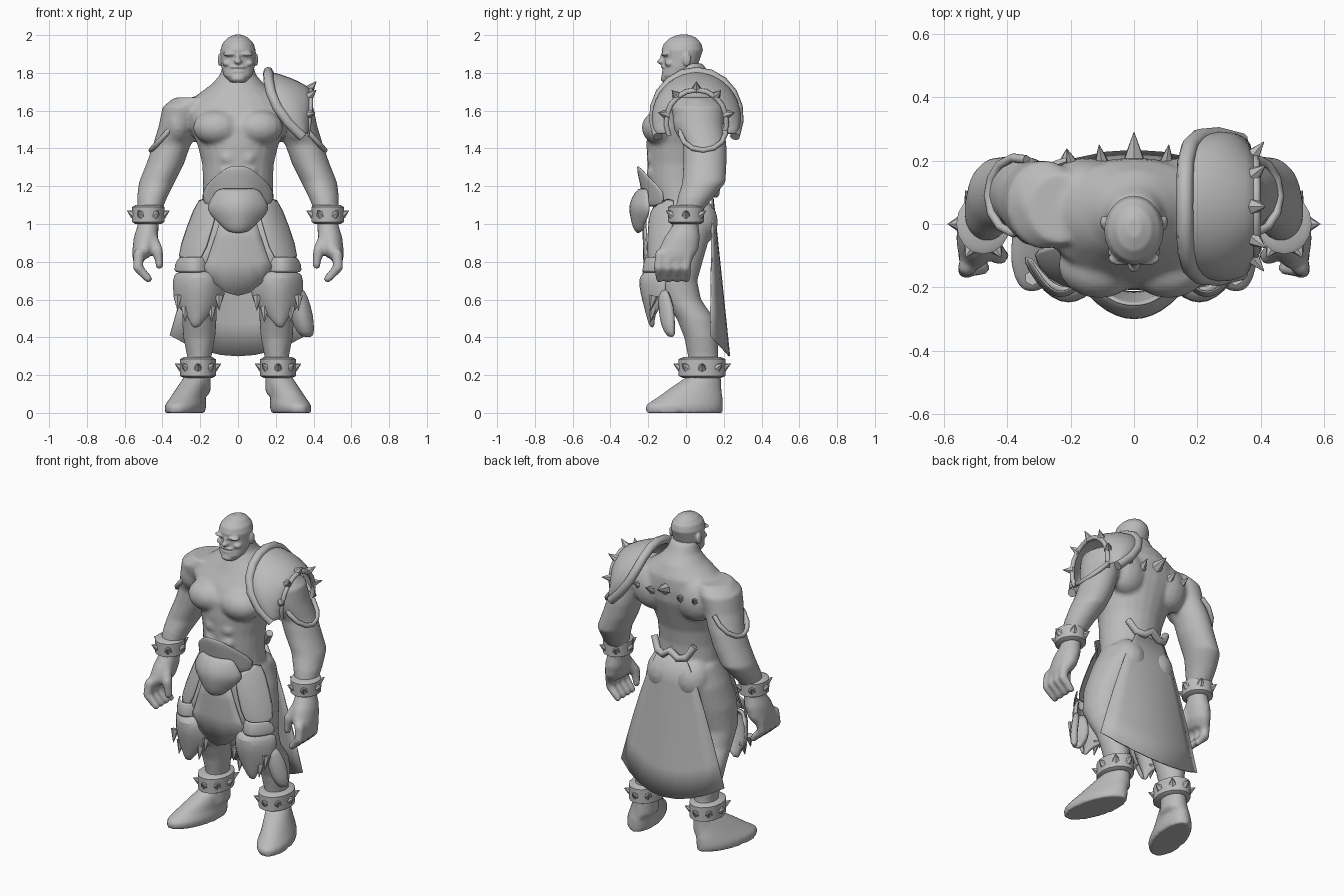
import bpy, bmesh, math
from mathutils import Vector, Matrix

if "Cube" in bpy.data.objects:
    bpy.data.objects.remove(bpy.data.objects["Cube"])

GREY = bpy.data.materials.new("plain grey")
GREY.diffuse_color = (0.5, 0.5, 0.5, 1)
GREY.use_nodes = True
GREY.node_tree.nodes["Principled BSDF"].inputs["Base Color"].default_value = GREY.diffuse_color


def finish(name, bm, angle=45, subdiv=0, thick=0):
    bmesh.ops.recalc_face_normals(bm, faces=bm.faces)
    me = bpy.data.meshes.new(name)
    bm.to_mesh(me)
    bm.free()
    me.materials.append(GREY)
    me.shade_smooth()
    me.set_sharp_from_angle(angle=math.radians(angle))
    ob = bpy.data.objects.new(name, me)
    bpy.context.collection.objects.link(ob)
    if thick:
        m = ob.modifiers.new("thickness", 'SOLIDIFY')
        m.thickness, m.offset = thick, 0
    if subdiv:
        ob.modifiers.new("rounding", 'SUBSURF').levels = subdiv
    return ob


def loft(bm, rings, s=1, rot=0, n=24):
    """Stack of horizontal ellipses (x, y, z, rx, ry), capped at both ends."""
    loops = []
    for x, y, z, rx, ry in rings:
        loop = []
        for i in range(n):
            a = 2 * math.pi * i / n
            u, v = rx * math.cos(a), ry * math.sin(a)
            px = x + u * math.cos(rot) - v * math.sin(rot)
            py = y + u * math.sin(rot) + v * math.cos(rot)
            loop.append(bm.verts.new((s * px, py, z)))
        loops.append(loop)
    for a, b in zip(loops, loops[1:]):
        for i in range(n):
            bm.faces.new((a[i], a[(i + 1) % n], b[(i + 1) % n], b[i]))
    bm.faces.new(loops[0])
    bm.faces.new(loops[-1])


def blob(bm, c, r, s=1):
    m = Matrix.Translation((s * c[0], c[1], c[2])) @ Matrix.Diagonal((*r, 1))
    bmesh.ops.create_uvsphere(bm, u_segments=16, v_segments=10, radius=1, matrix=m)


def limb(bm, pts, s=1):
    """Chain of overlapping balls (x, y, z, r), used for fingers."""
    for p, q in zip(pts, pts[1:]):
        for i in range(5):
            x, y, z, r = (a + (b - a) * i / 4 for a, b in zip(p, q))
            blob(bm, (x, y, z), (r, r, r), s)


def spike(bm, base, tip, r):
    d = Vector(tip) - Vector(base)
    m = Matrix.Translation((Vector(base) + Vector(tip)) / 2) @ d.to_track_quat('Z', 'Y').to_matrix().to_4x4()
    bmesh.ops.create_cone(bm, cap_ends=True, segments=6, radius1=r, radius2=0.001, depth=d.length, matrix=m)


def sheet(name, rows, thick=0.012, subdiv=1):
    bm = bmesh.new()
    g = [[bm.verts.new(p) for p in row] for row in rows]
    for a, b in zip(g, g[1:]):
        for i in range(len(a) - 1):
            bm.faces.new((a[i], a[i + 1], b[i + 1], b[i]))
    return finish(name, bm, 60, subdiv, thick)


def shell(name, rows, s=1, n=6, **kw):
    """Curved plate: rows of (z, centre x, half width, middle y, edge setback, edge lift)."""
    us = [2 * i / n - 1 for i in range(n + 1)]
    return sheet(name, [[(s * (cx + hw * u), y + back * u * u, z + lift * u * u) for u in us]
                        for z, cx, hw, y, back, lift in rows], **kw)


def tube(name, pts, r):
    cu = bpy.data.curves.new(name, 'CURVE')
    cu.dimensions, cu.bevel_depth, cu.bevel_resolution, cu.use_fill_caps = '3D', r, 2, True
    sp = cu.splines.new('POLY')
    sp.points.add(len(pts) - 1)
    for p, co in zip(sp.points, pts):
        p.co = (*co, 1)
    ob = bpy.data.objects.new(name, cu)
    bpy.context.collection.objects.link(ob)
    bpy.context.view_layer.update()
    me = bpy.data.meshes.new_from_object(ob)
    bpy.data.objects.remove(ob)
    bm = bmesh.new()
    bm.from_mesh(me)
    return finish(name, bm, 60)


def fuse(ob, voxel, iters):
    m = ob.modifiers.new("fuse", 'REMESH')
    m.mode, m.voxel_size, m.use_smooth_shade = 'VOXEL', voxel, True
    m = ob.modifiers.new("soften", 'SMOOTH')
    m.factor, m.iterations = 0.5, iters


# Body: torso, arms, hands, legs and feet fused into one skin
bm = bmesh.new()
loft(bm, [(0, -.01, .92, .14, .12), (0, -.02, 1.02, .19, .15), (0, -.03, 1.12, .19, .15),
          (0, -.04, 1.22, .185, .16), (0, -.035, 1.32, .19, .17), (0, -.02, 1.42, .215, .19),
          (0, 0, 1.52, .26, .205), (0, .02, 1.6, .29, .19), (0, .04, 1.67, .235, .165),
          (0, .04, 1.74, .14, .13), (0, .03, 1.79, .095, .095), (0, .01, 1.85, .08, .08)])
for s in (1, -1):
    blob(bm, (.11, -.13, 1.51), (.13, .105, .095), s)      # chest
    blob(bm, (.15, .11, 1.55), (.13, .1, .14), s)          # shoulder blade
    blob(bm, (.1, .06, 1.01), (.11, .11, .13), s)          # seat
    blob(bm, (.32, .06, 1.54), (.085, .13, .13), s)        # shoulder
    for z in (1.27, 1.35):
        blob(bm, (.05, -.185, z), (.045, .025, .035), s)   # stomach
    loft(bm, [(.23, .05, 1.67, .1, .11), (.28, .06, 1.62, .12, .14), (.315, .07, 1.52, .105, .13),
              (.35, .1, 1.42, .1, .115), (.385, .1, 1.32, .1, .115), (.43, .095, 1.22, .095, .115),
              (.455, .05, 1.14, .08, .095), (.47, .01, 1.06, .062, .07), (.475, 0, 1.0, .055, .065),
              (.487, -.02, .93, .065, .095), (.5, -.04, .86, .06, .105), (.515, -.05, .82, .045, .09)], s)
    for i in range(4):
        y = -.135 + .048 * i
        limb(bm, [(.525, y, .84, .03), (.53, y - .01, .77, .027), (.475, y - .005, .71, .022)], s)
    limb(bm, [(.46, -.06, .93, .035), (.425, -.1, .86, .03), (.415, -.1, .78, .022)], s)
    loft(bm, [(.1, -.01, 1.1, .1, .14), (.125, -.02, .98, .125, .16), (.16, -.05, .84, .125, .15),
              (.19, -.06, .7, .105, .12), (.2, -.02, .6, .09, .1), (.205, .05, .5, .092, .1),
              (.205, .08, .4, .085, .09), (.205, .09, .3, .065, .08), (.21, .1, .2, .065, .085),
              (.215, .1, .1, .07, .09)], s)
    loft(bm, [(.28, -.01, 0, .095, .21), (.278, -.01, .04, .098, .212), (.265, .02, .08, .085, .18),
              (.245, .05, .13, .075, .14), (.22, .09, .19, .065, .09)], s, .27)
fuse(finish("body", bm), .012, 5)

# Head with brow, nose, lips, cheeks and ears
bm = bmesh.new()
loft(bm, [(0, -.075, 1.75, .04, .045), (0, -.055, 1.785, .075, .075), (0, -.03, 1.83, .088, .09),
          (0, -.022, 1.88, .092, .098), (0, -.02, 1.92, .094, .11), (0, -.018, 1.955, .083, .1),
          (0, -.015, 1.985, .056, .07), (0, -.012, 2.002, .022, .03)])
blob(bm, (0, -.128, 1.86), (.02, .025, .016))
blob(bm, (0, -.118, 1.88), (.012, .02, .03))
blob(bm, (0, -.112, 1.832), (.045, .022, .009))
blob(bm, (0, -.108, 1.808), (.042, .022, .009))
blob(bm, (0, -.105, 1.77), (.04, .03, .022))
for s in (1, -1):
    blob(bm, (.04, -.108, 1.9), (.042, .024, .012), s)
    blob(bm, (.055, -.085, 1.85), (.028, .028, .018), s)
    blob(bm, (.095, .005, 1.87), (.012, .022, .035), s)
fuse(finish("head", bm), .006, 2)

for s in (1, -1):
    # Wrist and ankle cuffs with spikes all round
    for name, (x, y, z), (rx, ry), h, n in (("wrist_cuff", (.475, .0, 1.05), (.085, .095), .05, 6),
                                            ("ankle_cuff", (.212, .085, .24), (.095, .125), .055, 8)):
        bm = bmesh.new()
        loft(bm, [(x, y, z - h, rx * .8, ry * .8), (x, y, z - h * .8, rx, ry),
                  (x, y, z + h * .8, rx, ry), (x, y, z + h, rx * .8, ry * .8)], s, n=16)
        for i in range(n):
            a = 2 * math.pi * i / n
            c, d = math.cos(a), math.sin(a)
            spike(bm, (s * (x + rx * .9 * c), y + ry * .9 * d, z),
                  (s * (x + (rx + .027) * c), y + (ry + .027) * d, z + .02), .025)
        finish(name, bm, 40)
    # Horn bands hanging round the outer upper arms
    tube("arm_band", [(s * (.37 + .09 * math.cos(t)), .09 + .12 * math.sin(t), 1.49 - .1 * math.cos(t))
                      for t in [math.radians(-110 + 27.5 * i) for i in range(9)]], .014)
    # Knee straps, tapered knee guards and their points
    shell("knee_strap", [(.83, .23, .09, -.215, .1, 0), (.74, .23, .12, -.235, .14, 0)], s)
    shell("knee_guard", [(.75, .21, .12, -.2, .1, -.01), (.72, .207, .14, -.25, .15, -.01),
                         (.64, .205, .14, -.235, .13, -.02), (.57, .21, .11, -.215, .09, -.01),
                         (.52, .215, .05, -.2, .03, 0), (.45, .225, .012, -.18, .01, 0)], s, thick=.025)
    bm = bmesh.new()
    for x, z in ((.1, .6), (.32, .6), (.14, .54), (.28, .54)):
        spike(bm, (s * x, -.17, z + .02), (s * x, -.19, z - .06), .025)
    finish("knee_points", bm)
    # Cloth over the front of each thigh
    sheet("thigh_cloth", [[(s * .1, -.195, 1.08), (s * .16, -.15, 1.12), (s * .2, -.04, 1.17)],
                          [(s * .14, -.205, .95), (s * .23, -.18, .96), (s * .275, -.07, .99)],
                          [(s * .18, -.21, .8), (s * .28, -.18, .78), (s * .335, -.08, .8)]], .008)

# Side guard hanging beside one shin
shell("shin_guard", [(.66, .31, .03, -.13, .03, 0), (.56, .33, .05, -.13, .07, 0),
                     (.47, .345, .05, -.12, .06, 0), (.4, .37, .02, -.08, .02, 0)], thick=.04)

# Front and back cloths
shell("front_cloth", [(1.08, 0, .075, -.225, .01, 0), (.92, 0, .125, -.225, .015, 0),
                      (.8, 0, .165, -.222, .02, 0), (.62, 0, .185, -.215, .02, .15)], thick=.008, subdiv=0)
shell("back_cloth", [(1.16 - .86 * t, 0, .1 + .26 * t ** .8, .14 + .09 * t, -.1 * t, .11 * t)
                     for t in (0, .2, .4, .6, .8, 1)], n=8, thick=.008, subdiv=0)

# Arched belt plate with a beast mask in front of it
shell("belt_plate", [(1.31, 0, .06, -.255, .01, -.01), (1.26, 0, .15, -.25, .07, -.03),
                     (1.19, 0, .2, -.235, .13, -.02), (1.09, 0, .18, -.22, .1, 0)], thick=.015)
shell("belt_mask", [(1.19, 0, .11, -.24, .04, 0), (1.13, 0, .15, -.285, .09, -.01),
                    (1.08, 0, .175, -.295, .11, 0), (1.04, 0, .12, -.285, .08, -.02),
                    (.99, 0, .08, -.275, .05, 0), (.95, 0, .06, -.25, .03, .02)], thick=.025)

# Horned clasp on the back of the belt
tube("back_clasp", [(-.14, .115, 1.24), (-.1, .14, 1.17), (-.05, .155, 1.16), (0, .16, 1.2),
                    (.05, .155, 1.16), (.1, .14, 1.17), (.14, .115, 1.24)], .022)

# Spikes along the spine and shoulder blades
bm = bmesh.new()
spike(bm, (0, .18, 1.6), (0, .29, 1.63), .045)
for s in (1, -1):
    spike(bm, (s * .1, .18, 1.56), (s * .11, .25, 1.6), .03)
    spike(bm, (s * .19, .17, 1.56), (s * .21, .235, 1.6), .03)
finish("back_spikes", bm)

# Shoulder guard on one side: shell between a large inner arch and a small outer one
ANG = [math.radians(-115 + 230 * i / 12) for i in range(13)]


def arch(x, r_y, r_z, cz, flare):
    return [(x + flare * ((1 - math.cos(t)) / 1.42) ** 2.2, .055 + r_y * math.sin(t), cz + r_z * math.cos(t))
            for t in ANG]


inner, outer = arch(.16, .225, .24, 1.565, .18), arch(.385, .16, .17, 1.54, -.02)
sheet("shoulder_guard", [inner, arch(.23, .235, .22, 1.565, .12), arch(.31, .215, .195, 1.56, .06), outer], .02)
tube("shoulder_rim", inner, .027)
tube("shoulder_outer_rim", outer, .014)
bm = bmesh.new()
for i in (2, 4, 6, 8, 10):
    x, y, z = outer[i]
    spike(bm, (x - .01, y, z), (x + .03, y + .05 * math.sin(ANG[i]), z + .045 * math.cos(ANG[i])), .028)
finish("shoulder_spikes", bm)
